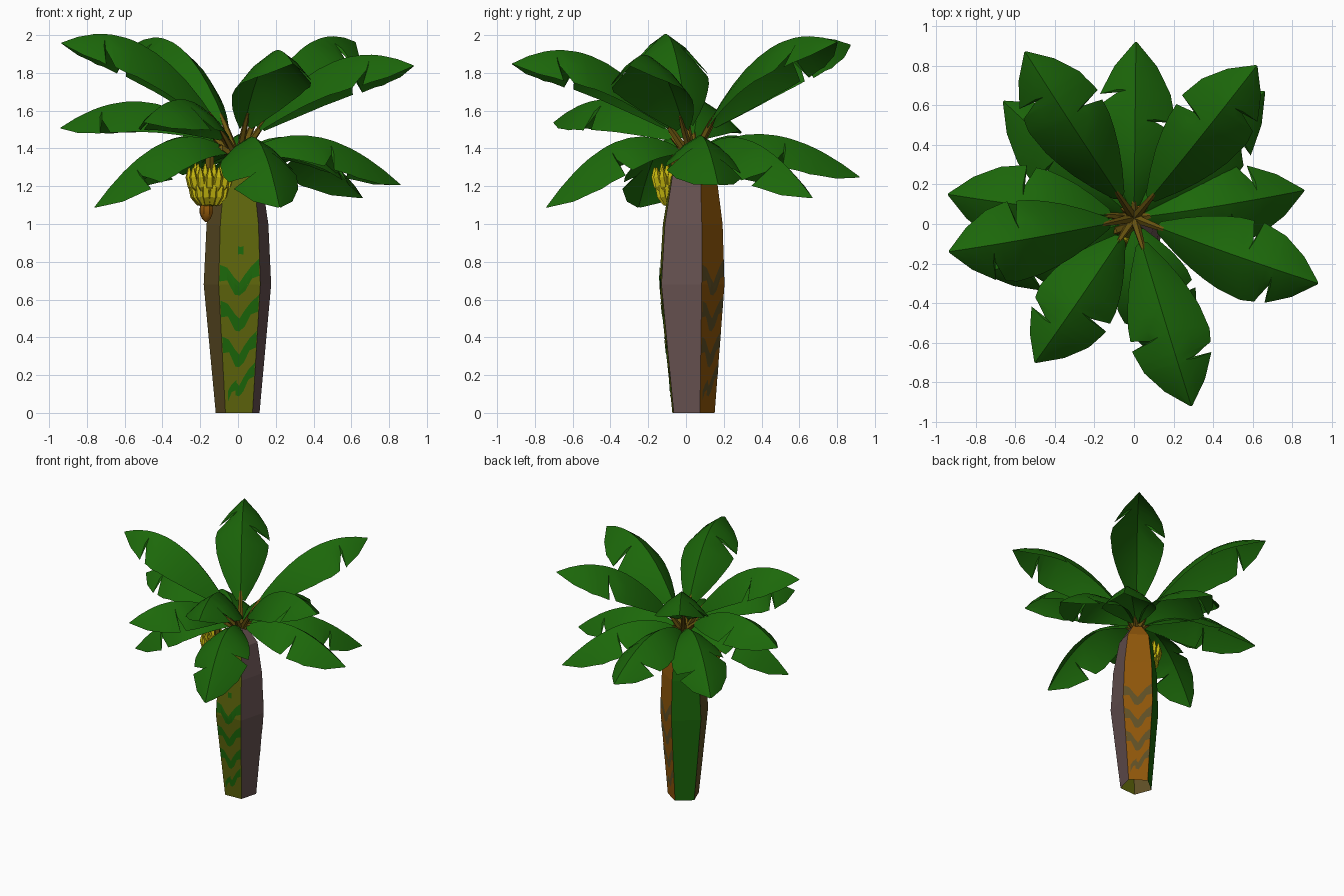
import bpy, bmesh, math
from mathutils import Vector

if "Cube" in bpy.data.objects:
    bpy.data.objects.remove(bpy.data.objects["Cube"])


def srgb(r, g, b):
    lin = lambda c: ((c / 255 + 0.055) / 1.055) ** 2.4 if c > 10 else c / 255 / 12.92
    return (lin(r), lin(g), lin(b), 1)


def material(name, *rgb):
    m = bpy.data.materials.new(name)
    m.diffuse_color = srgb(*rgb)
    m.use_nodes = True
    m.node_tree.nodes["Principled BSDF"].inputs["Base Color"].default_value = m.diffuse_color
    return m


LEAF = material("leaf green", 28, 104, 10)
OLIVE = material("olive bark", 96, 103, 12)
MAUVE = material("mauve bark", 103, 82, 81)
ORANGE = material("orange bark", 144, 87, 10)
BROWN = material("grey brown bark", 96, 80, 38)
STEM = material("stem brown", 108, 86, 16)
YELLOW = material("banana yellow", 196, 182, 14)


def make(name, verts, faces, mats, index=None, smooth=None):
    me = bpy.data.meshes.new(name)
    me.from_pydata([tuple(v) for v in verts], [], faces)
    for m in mats:
        me.materials.append(m)
    if index:
        for p in me.polygons:
            p.material_index = index(p.index)
    ob = bpy.data.objects.new(name, me)
    bpy.context.collection.objects.link(ob)
    if smooth:
        bpy.context.view_layer.objects.active = ob
        ob.select_set(True)
        bpy.ops.object.shade_smooth_by_angle(angle=math.radians(smooth))
        ob.select_set(False)
    return ob


def lerp_table(table, t):
    for (a, *va), (b, *vb) in zip(table, table[1:]):
        if t <= b:
            k = (t - a) / (b - a)
            return [x + (y - x) * k for x, y in zip(va, vb)]
    return list(table[-1][1:])


def tube(name, pts, radii, mat, n=5, smooth=None):
    """Tapered tube along a path of points, closed at both ends."""
    verts, faces = [], []
    for i, p in enumerate(pts):
        d = (pts[min(i + 1, len(pts) - 1)] - pts[max(i - 1, 0)]).normalized()
        a = d.cross(Vector((0.31, 0.95, 0.05))).normalized()
        b = d.cross(a)
        for k in range(n):
            w = 2 * math.pi * k / n
            verts.append(p + (a * math.cos(w) + b * math.sin(w)) * radii[i])
    for i in range(len(pts) - 1):
        for k in range(n):
            j = (k + 1) % n
            faces.append((i * n + k, i * n + j, (i + 1) * n + j, (i + 1) * n + k))
    faces += [tuple(range(n))[::-1], tuple(range(len(verts) - n, len(verts)))]
    return make(name, verts, faces, [mat], smooth=smooth)


def bezier(a, b, c, t):
    return a * (1 - t) ** 2 + b * (2 * t * (1 - t)) + c * t ** 2


# Trunk: five sides, open below, each side its own colour
TRUNK = [(0, 0.122, 0.03), (0.68, 0.188, 0.016), (1.0, 0.172, 0.022),
         (1.25, 0.132, 0.03), (1.37, 0.045, 0.03)]    # height, radius, y centre


def corner(i, z):
    r, cy = lerp_table(TRUNK, z)
    a = math.radians(-123 + 72 * i)
    return Vector((r * math.cos(a), cy + r * math.sin(a), z))


verts = [corner(i, row[0]) for row in TRUNK for i in range(5)]
faces = [(r * 5 + i, r * 5 + (i + 1) % 5, r * 5 + 5 + (i + 1) % 5, r * 5 + 5 + i)
         for r in range(4) for i in range(5)]
faces.append((20, 21, 22, 23, 24))
make("trunk", verts, faces, [OLIVE, MAUVE, ORANGE, LEAF, BROWN],
     lambda k: 3 if k == 20 else k % 5)


# Painted chevrons lying on two of the trunk sides
CHEVRON = [(0.02, 0.05), (0.2, 0.045), (0.38, -0.02), (0.5, -0.035),
           (0.64, 0.0), (0.8, 0.055), (0.98, 0.08)]


def chevrons(name, side, mat, spot):
    verts, faces = [], []
    a = math.radians(-123 + 72 * side + 36)
    out = Vector((math.cos(a), math.sin(a), 0)) * 0.003

    def strip(shape, z0, half):
        start = len(verts)
        for k, (u, dz) in enumerate(shape):
            h = half * (0.8 if k % 2 else 1.05)
            for q in range(4):
                z = z0 + dz + h * (q * 2 / 3 - 1)
                verts.append(corner(side, z).lerp(corner(side + 1, z), u) + out)
        for k in range(len(shape) - 1):
            for q in range(3):
                s = start + k * 4 + q
                faces.append((s, s + 4, s + 5, s + 1))

    for z0 in (0.31, 0.50, 0.69):
        strip(CHEVRON, z0, 0.042)
    strip(CHEVRON[2:], 0.15, 0.035)
    strip([(0.12, -0.02), (0.25, 0.02), (0.42, 0.04)], 0.11, 0.025)
    if spot:
        strip([(0.46, 0), (0.52, 0), (0.6, 0)], 0.86, 0.022)
    make(name, verts, faces, [mat])


chevrons("front_chevrons", 0, LEAF, True)
chevrons("back_chevrons", 2, BROWN, False)

# Leaves: arched midrib, drooping halves with torn edges, and a bare stalk
WIDTH = [(0, 0.035), (0.15, 0.13), (0.36, 0.20), (0.58, 0.22),
         (0.76, 0.19), (0.9, 0.115), (1, 0.006)]
TEARS = {1: (0.74,), -1: (0.56,)}
STATIONS = sorted({i / 10 for i in range(11)} |
                  {t + d for ts in TEARS.values() for t in ts for d in (-0.06, 0, 0.012)})


def half_width(s, side):
    w = lerp_table(WIDTH, s)[0]
    for t in TEARS[side]:
        if t - 0.06 < s <= t:
            w *= 1 - 0.5 * (s - t + 0.06) / 0.06
    return w


def leaf(name, tip, lift, start, reach, droop, flip):
    tip = Vector(tip)
    flat = Vector((tip.x, tip.y, 0)).normalized()
    base = Vector((0, 0.03, 1.36)) + flat * 0.01
    ctrl = Vector((tip.x * reach, tip.y * reach, lift))
    side = flat.cross(Vector((0, 0, 1)))
    verts, faces = [], []
    for s in STATIONS:
        t = start + (1 - start) * s
        p = bezier(base, ctrl, tip, t)
        tan = ((ctrl - base) * (1 - t) + (tip - ctrl) * t).normalized()
        up = (side.cross(tan) + Vector((0, 0, 0.6))).normalized()
        for k in (-1, -0.5, 0, 0.5, 1):
            w = half_width(s, (1 if k > 0 else -1) * flip)
            verts.append(p + side * (w * k * 0.93) - up * (droop * w * abs(k) ** 1.35))
    for i in range(len(STATIONS) - 1):
        for k in range(4):
            a = i * 5 + k
            faces.append((a, a + 1, a + 6, a + 5))
    make(name, verts, faces, [LEAF], smooth=40)
    ts = [(start + 0.06) * i / 4 for i in range(5)]
    tube(name + "_stalk", [bezier(base, ctrl, tip, t) - Vector((0, 0, 0.015)) for t in ts],
         [0.024, 0.021, 0.018, 0.015, 0.006], STEM)


UPPER = [(-0.935, -0.14, 1.96, 2.18), (0.93, -0.30, 1.84, 2.07), (0.29, -0.92, 1.85, 2.12),
         (0.62, 0.80, 1.965, 2.13), (-0.55, 0.87, 1.95, 2.14)]
MIDDLE = [(-0.94, 0.15, 1.51, 1.85), (-0.50, -0.70, 1.54, 1.85)]
LOWER = [(0.86, 0.17, 1.21, 1.64), (0.66, 0.67, 1.14, 1.64), (0.01, 0.92, 1.25, 1.64),
         (-0.66, 0.62, 1.20, 1.64), (-0.76, -0.25, 1.09, 1.66), (0.22, -0.74, 1.09, 1.66)]
for tier, rows, start, reach, droop in (("upper", UPPER, 0.12, 0.47, 0.85),
                                        ("middle", MIDDLE, 0.12, 0.48, 0.75),
                                        ("lower", LOWER, 0.06, 0.46, 0.72)):
    for i, (x, y, z, lift) in enumerate(rows):
        leaf(f"{tier}_leaf_{i + 1}", (x, y, z), lift, start, reach, droop, 1 if i % 2 else -1)

# Fruit: hanging stalk, fans of upturned bananas and a flower bud
C = Vector((-0.15, -0.055, 0))
tube("fruit_stalk", [Vector((-0.02, 0.0, 1.36)), Vector((-0.09, -0.03, 1.40)),
                     C + Vector((0, 0, 1.36)), C + Vector((0, 0, 1.2)),
                     C + Vector((-0.015, 0, 1.08))], [0.025] * 5, STEM)
for row, (count, z, r) in enumerate([(14, 1.105, 0.098), (14, 1.16, 0.118), (10, 1.18, 0.08)]):
    for i in range(count):
        a = 2 * math.pi * (i + row / 2) / count
        d = Vector((math.cos(a), math.sin(a), 0))
        path = [C + d * (r * k) + Vector((0, 0, z + h)) for k, h in
                ((0.2, 0), (0.55, 0.01), (0.82, 0.045), (0.94, 0.09), (0.95, 0.14))]
        tube(f"banana_{row}_{i}", path, [0.012, 0.022, 0.025, 0.021, 0.005], YELLOW, 5)
bud = [(1.01, 0.006), (1.03, 0.025), (1.06, 0.038), (1.09, 0.036), (1.13, 0.015)]
tube("flower_bud", [C + Vector((-0.018, 0, z)) for z, r in bud], [r for z, r in bud],
     ORANGE, 8, smooth=40)
